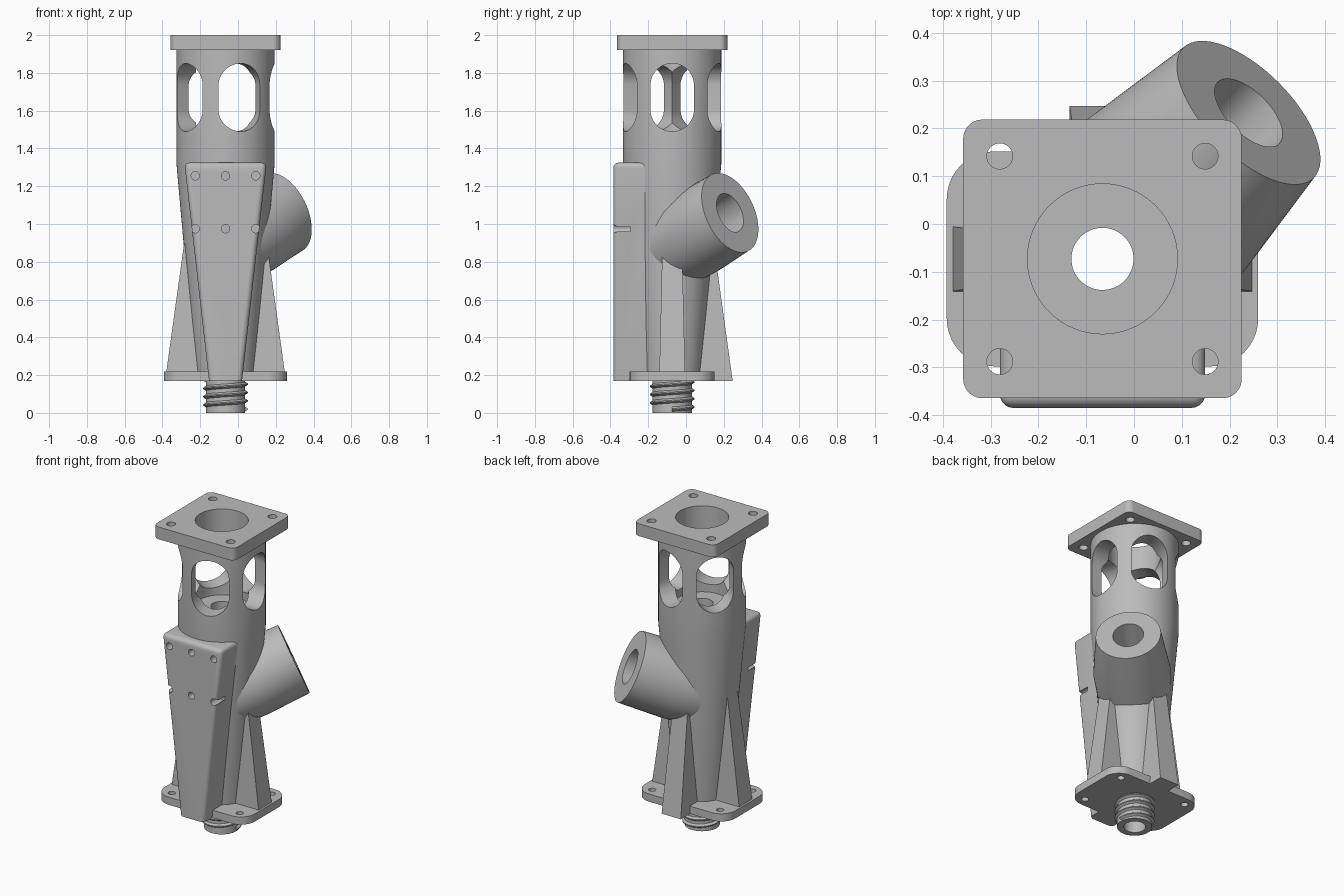
import bpy, bmesh
from math import sin, cos, pi, radians
from mathutils import Matrix, Vector

cube = bpy.data.objects.get("Cube")
if cube:
    bpy.data.objects.remove(cube, do_unlink=True)

grey = bpy.data.materials.new("plain_grey")
grey.use_nodes = True
colour = (0.5, 0.5, 0.5, 1)
grey.diffuse_color = colour
grey.node_tree.nodes["Principled BSDF"].inputs["Base Color"].default_value = colour

AXIS = Vector((-0.066, -0.073, 0))   # main bore axis; parts are built around it
IDENT = Matrix.Identity(4)
parts = []


def finish(name, bm, matrix=IDENT):
    bm.transform(matrix)
    bmesh.ops.recalc_face_normals(bm, faces=bm.faces[:])
    mesh = bpy.data.meshes.new(name)
    bm.to_mesh(mesh)
    bm.free()
    mesh.materials.append(grey)
    obj = bpy.data.objects.new(name, mesh)
    bpy.context.collection.objects.link(obj)
    parts.append(obj)
    return obj


def loft(name, rings, matrix=IDENT, n=64):
    """Stack of ellipses (z, rx, ry) joined into a closed solid."""
    bm = bmesh.new()
    loops = [[bm.verts.new((rx * cos(2 * pi * i / n), ry * sin(2 * pi * i / n), z))
              for i in range(n)] for z, rx, ry in rings]
    for a, b in zip(loops, loops[1:]):
        for i in range(n):
            j = (i + 1) % n
            bm.faces.new((a[i], a[j], b[j], b[i]))
    bm.faces.new(loops[0])
    bm.faces.new(loops[-1])
    return finish(name, bm, matrix)


def cylinder(name, r, z0, z1, matrix=IDENT, n=64):
    return loft(name, [(z0, r, r), (z1, r, r)], matrix, n)


def prism_mesh(points, z0, z1):
    bm = bmesh.new()
    a = [bm.verts.new((x, y, z0)) for x, y in points]
    b = [bm.verts.new((x, y, z1)) for x, y in points]
    for i in range(len(a)):
        j = (i + 1) % len(a)
        bm.faces.new((a[i], a[j], b[j], b[i]))
    bm.faces.new(a)
    bm.faces.new(b)
    return bm


def rounded_rect(hx, hy, r, seg=10):
    pts = []
    for k, (sx, sy) in enumerate([(1, 1), (-1, 1), (-1, -1), (1, -1)]):
        for i in range(seg + 1):
            t = (k + i / seg) * pi / 2
            pts.append((sx * (hx - r) + r * cos(t), sy * (hy - r) + r * sin(t)))
    return pts


def cut(obj, cutters):
    for c in cutters:
        mod = obj.modifiers.new("cut", "BOOLEAN")
        mod.operation = "DIFFERENCE"
        mod.solver = "EXACT"
        mod.object = c
        bpy.context.view_layer.objects.active = obj
        bpy.ops.object.modifier_apply(modifier=mod.name)


def four_holes(x, y, z0, z1, r):
    return [cylinder("hole_cutter", r, z0, z1, Matrix.Translation((sx * x, sy * y, 0)), 24)
            for sx in (-1, 1) for sy in (-1, 1)]


# Angled branch frame: local z runs outward along the branch
el = radians(23)
out = Vector((cos(el) * cos(pi / 4), cos(el) * sin(pi / 4), sin(el)))
side = Vector((-sin(pi / 4), cos(pi / 4), 0))
up = out.cross(side)
branch_frame = Matrix.Translation((0, 0, 0.876)) @ Matrix((side, up, out)).transposed().to_4x4()

# Cutters
bore = cylinder("bore_cutter", 0.065, -0.1, 1.6)
chamber = cylinder("chamber_cutter", 0.157, 1.44, 2.1)
branch_bore = loft("branch_bore_cutter", [(0, 0.091, 0.111), (0.6, 0.091, 0.111)], branch_frame)
to_x = Matrix(((0, 0, 1), (1, 0, 0), (0, 1, 0))).to_4x4()
slots = [finish("slot_cutter", prism_mesh(rounded_rect(0.115, 0.18, 0.1149, 14), 0.08, 0.4),
                Matrix.Rotation(k * 2 * pi / 5, 4, "Z") @ Matrix.Translation((0, 0, 1.67)) @ to_x)
         for k in range(5)]
top_holes = four_holes(0.215, 0.215, 1.8, 2.1, 0.027)
base_holes = four_holes(0.245, 0.165, 0.1, 0.3, 0.022)
to_front = Matrix.Rotation(pi / 2, 4, "X")
screw_holes = [cylinder("screw_cutter", 0.022, 0.22, 0.4, Matrix.Translation((x, 0, z)) @ to_front, 24)
               for x in (-0.16, 0, 0.16) for z in (0.975, 1.255)]
cutters = parts[:]
parts.clear()

# Tapered body with slotted upper tube
body = loft("body", [(0.18, 0.158, 0.158), (1.32, 0.26, 0.26), (1.94, 0.26, 0.26)], n=96)
cut(body, [bore, chamber, branch_bore] + slots)

# Side branch
branch = loft("side_branch", [(0, 0.212, 0.225), (0.2, 0.229, 0.232), (0.47, 0.193, 0.228)],
              branch_frame)
cut(branch, [bore, branch_bore])

# Flanges
top_flange = finish("top_flange", prism_mesh(rounded_rect(0.2915, 0.2915, 0.04), 1.92, 2.0))
cut(top_flange, [chamber] + top_holes)
base_flange = finish("base_flange", prism_mesh(rounded_rect(0.326, 0.225, 0.1), 0.17, 0.22))
cut(base_flange, [bore] + base_holes)

# Tapered front panel with rounded front and top edges
bm = prism_mesh([(-0.0875, 0.17), (0.0875, 0.17), (0.218, 1.325), (-0.218, 1.325)], 0.08, 0.312)
edges = []
for e in bm.edges:
    front = all(v.co.z > 0.3 for v in e.verts)
    low = all(v.co.y < 0.2 for v in e.verts)
    top_corner = all(v.co.y > 1 for v in e.verts) and abs(e.verts[0].co.x - e.verts[1].co.x) < 0.01
    if (front and not low) or top_corner:
        edges.append(e)
bmesh.ops.bevel(bm, geom=edges, offset=0.028, segments=5, profile=0.5, affect="EDGES")
panel = finish("front_panel", bm, to_front)
cut(panel, screw_holes)

# Stiffening ribs
for name, angle in (("left_rib", 0), ("back_rib", pi / 2), ("right_rib", pi)):
    bm = bmesh.new()
    for z, reach, half in ((0.17, 0.32, 0.069), (0.9, 0.219, 0.052)):
        for s in (-1, 1):
            bm.verts.new((0.09, s * half, z))
            bm.verts.new((reach, s * half, z))
    bmesh.ops.convex_hull(bm, input=bm.verts[:])
    bmesh.ops.dissolve_limit(bm, angle_limit=0.01, verts=bm.verts[:], edges=bm.edges[:])
    finish(name, bm, Matrix.Rotation(angle, 4, "Z"))

# Threaded stem
stem = cylinder("stem", 0.104, 0, 0.2)
cut(stem, [bore])
bm = bmesh.new()
turns, steps, pitch = 3.5, 48, 0.044
rows = []
for i in range(int(turns * steps) + 1):
    a = 2 * pi * i / steps
    z = 0.02 + pitch * i / steps
    rows.append([bm.verts.new((r * cos(a), r * sin(a), z + dz))
                 for r, dz in ((0.1, -0.015), (0.118, -0.003), (0.118, 0.003), (0.1, 0.015))])
for a, b in zip(rows, rows[1:]):
    for i in range(4):
        j = (i + 1) % 4
        bm.faces.new((a[i], a[j], b[j], b[i]))
bm.faces.new(rows[0])
bm.faces.new(rows[-1])
finish("stem_thread", bm)

# Remove cutters, place and shade the parts
for c in cutters:
    bpy.data.objects.remove(c, do_unlink=True)
bpy.ops.object.select_all(action="DESELECT")
for obj in parts:
    obj.location = AXIS
    obj.select_set(True)
bpy.context.view_layer.objects.active = body
bpy.ops.object.shade_smooth_by_angle(angle=radians(30))
